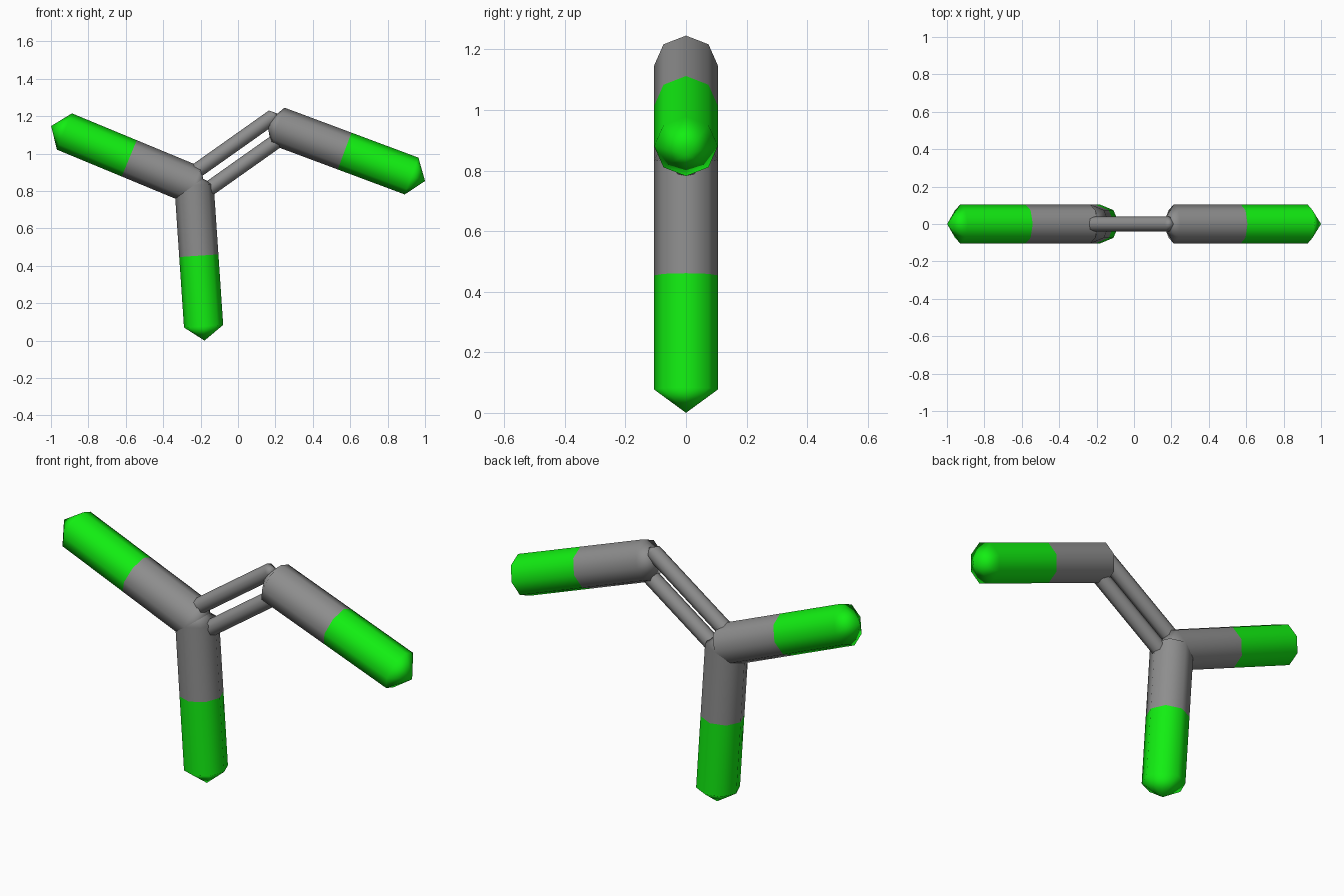
import bpy, bmesh, math
from mathutils import Vector

if "Cube" in bpy.data.objects:
    bpy.data.objects.remove(bpy.data.objects["Cube"])

SIDES = 8


def material(name, rgb):
    m = bpy.data.materials.new(name)
    m.diffuse_color = (*rgb, 1)
    m.use_nodes = True
    m.node_tree.nodes["Principled BSDF"].inputs["Base Color"].default_value = m.diffuse_color
    return m


green = material("green", (0.006, 0.86, 0.006))
grey = material("grey", (0.27, 0.27, 0.27))


def stick(name, a, b, r, tip_a=0, tip_b=0, mat=grey):
    """Eight-sided smooth stick from a to b; a pointed cap at each end with a tip length."""
    a, b = Vector(a), Vector(b)
    d = (b - a).normalized()
    u = Vector((0, 1, 0))
    v = d.cross(u)
    out = [math.cos(t) * u + math.sin(t) * v
           for t in (2 * math.pi * i / SIDES for i in range(SIDES))]
    bm = bmesh.new()
    ring_a = [bm.verts.new(a + r * n) for n in out]
    ring_b = [bm.verts.new(b + r * n) for n in out]
    normals = out + out
    tips = []
    for p, axis, length in ((a, -d, tip_a), (b, d, tip_b)):
        tips.append(bm.verts.new(p + axis * length) if length else None)
        if length:
            normals = normals + [axis]
    for i in range(SIDES):
        j = (i + 1) % SIDES
        bm.faces.new((ring_a[i], ring_a[j], ring_b[j], ring_b[i]))
        if tips[0]:
            bm.faces.new((ring_a[j], ring_a[i], tips[0]))
        if tips[1]:
            bm.faces.new((ring_b[i], ring_b[j], tips[1]))
    # turn everything outward if the winding came out inside
    bm.normal_update()
    bm.faces.ensure_lookup_table()
    f = bm.faces[0]
    if f.normal.dot(f.calc_center_median() - (a + b) / 2) < 0:
        bmesh.ops.reverse_faces(bm, faces=bm.faces)
    for f in bm.faces:
        f.smooth = True
    me = bpy.data.meshes.new(name)
    bm.to_mesh(me)
    bm.free()
    # round shading: straight out along the sides, along the axis at the tips
    me.normals_split_custom_set_from_vertices([tuple(n) for n in normals])
    me.materials.append(mat)
    ob = bpy.data.objects.new(name, me)
    bpy.context.collection.objects.link(ob)


# joints of the two grey centres
C1 = Vector((-0.235, 0, 0.831))
C2 = Vector((0.212, 0, 1.147))

# thick two-colour arms: grey half at the joint, green half outside
arms = [("left", C1, (-0.928, 0, 1.118)),
        ("lower", C1, (-0.184, 0, 0.077)),
        ("right", C2, (0.928, 0, 0.880))]
for name, joint, end in arms:
    end = Vector(end)
    mid = (joint + end) / 2
    stick(name + "_arm_inner", joint, mid, 0.105, tip_a=0.06)
    stick(name + "_arm_outer", mid, end, 0.105, tip_b=0.077, mat=green)

# pair of thin parallel rods between the joints
d = (C2 - C1).normalized()
side = Vector((-d.z, 0, d.x))
for name, s in (("upper_link_rod", 0.055), ("lower_link_rod", -0.062)):
    stick(name, C1 + s * side, C2 + s * side + d * 0.01, 0.04, tip_a=0.028, tip_b=0.028)
